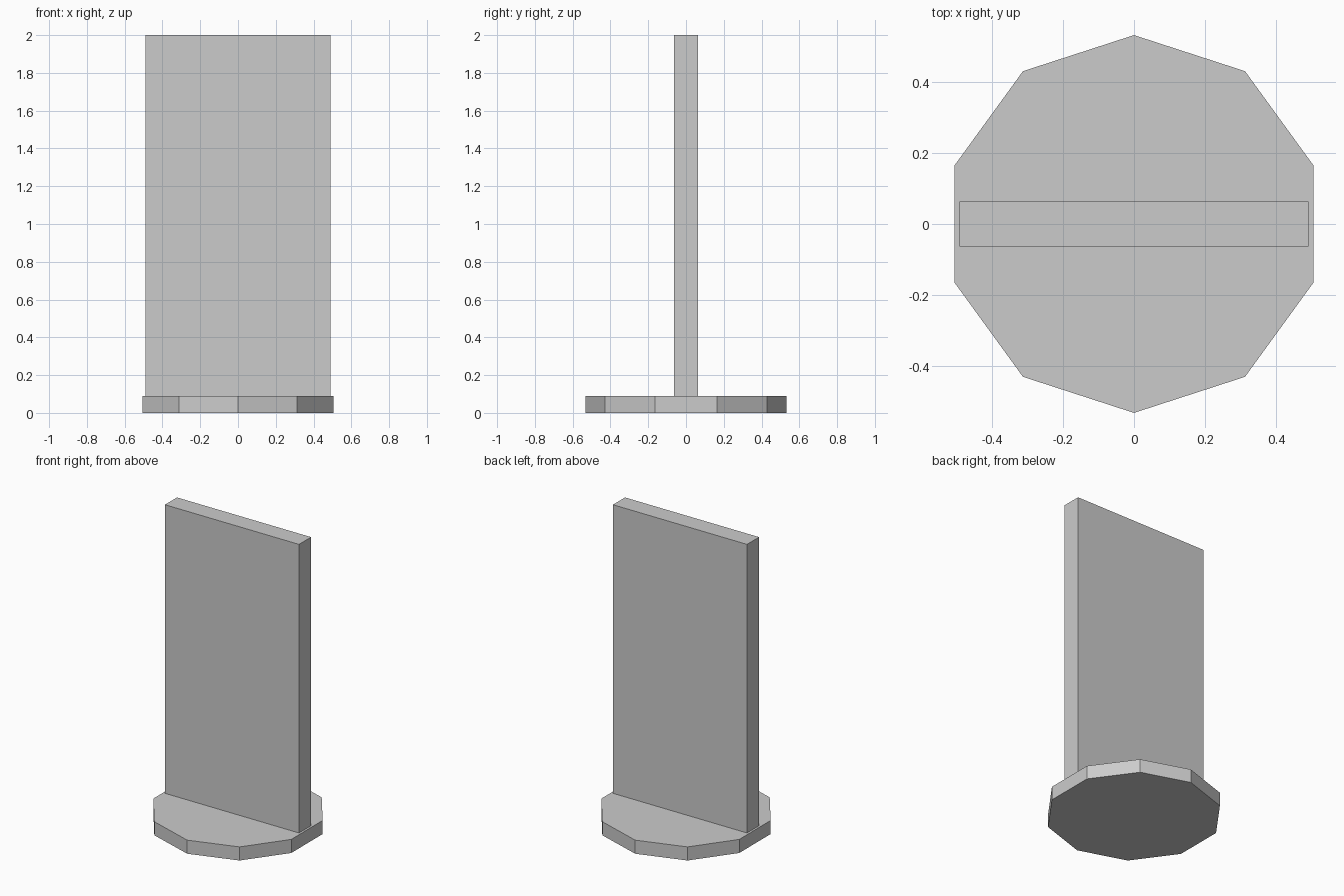
import bpy
import math

if "Cube" in bpy.data.objects:
    bpy.data.objects.remove(bpy.data.objects["Cube"])


def prism(name, outline, z0, z1):
    """Extrude a counter-clockwise outline from z0 to z1."""
    n = len(outline)
    verts = [(x, y, z) for z in (z0, z1) for x, y in outline]
    faces = [list(range(n))[::-1], list(range(n, 2 * n))]
    faces += [(i, (i + 1) % n, n + (i + 1) % n, n + i) for i in range(n)]
    mesh = bpy.data.meshes.new(name)
    mesh.from_pydata(verts, [], faces)
    obj = bpy.data.objects.new(name, mesh)
    bpy.context.collection.objects.link(obj)
    return obj


BASE_RADIUS, BASE_HEIGHT = 0.531, 0.09
HALF_WIDTH, HALF_DEPTH, TOP = 0.491, 0.063, 2.0

# Ten-sided base disc with corners pointing front and back
angles = [math.radians(90 + 36 * i) for i in range(10)]
prism("base", [(BASE_RADIUS * math.cos(a), BASE_RADIUS * math.sin(a)) for a in angles],
      0, BASE_HEIGHT)

# Upright flat panel standing on the base
prism("upright_panel", [(-HALF_WIDTH, -HALF_DEPTH), (HALF_WIDTH, -HALF_DEPTH),
                        (HALF_WIDTH, HALF_DEPTH), (-HALF_WIDTH, HALF_DEPTH)],
      BASE_HEIGHT, TOP)
